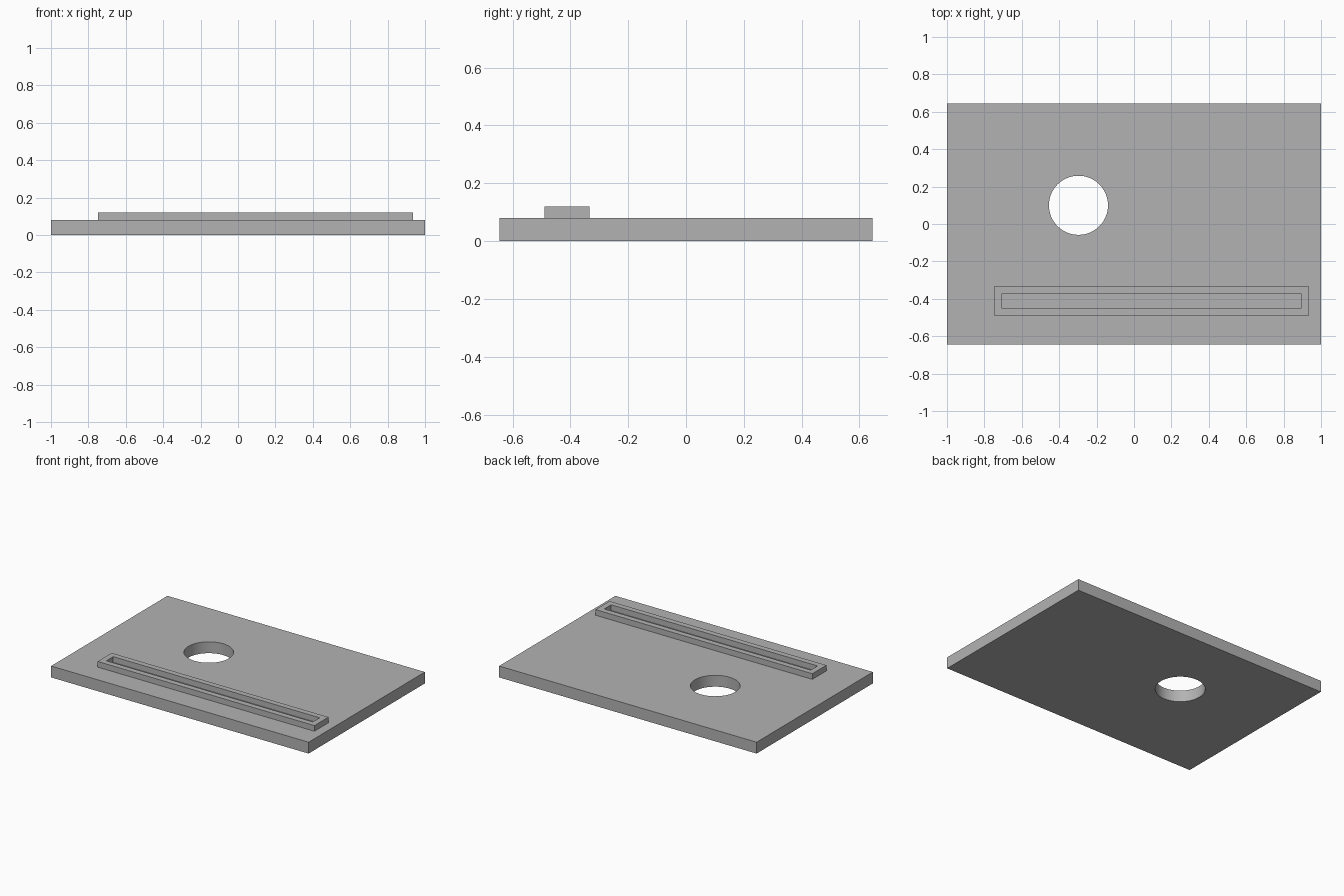
import bpy
import math

default = bpy.data.objects.get("Cube")
if default:
    bpy.data.objects.remove(default, do_unlink=True)

# Single grey finish
grey = bpy.data.materials.new("plain grey")
grey.use_nodes = True
color = (0.45, 0.45, 0.45, 1)
grey.diffuse_color = color
grey.node_tree.nodes["Principled BSDF"].inputs["Base Color"].default_value = color


def box(name, x0, x1, y0, y1, z0, z1):
    bpy.ops.mesh.primitive_cube_add(
        size=1, location=((x0 + x1) / 2, (y0 + y1) / 2, (z0 + z1) / 2))
    obj = bpy.context.object
    obj.name = name
    obj.scale = (x1 - x0, y1 - y0, z1 - z0)
    bpy.ops.object.transform_apply(location=False, rotation=False, scale=True)
    obj.data.materials.append(grey)
    return obj


def cut(target, cutter):
    mod = target.modifiers.new("cut", 'BOOLEAN')
    mod.operation = 'DIFFERENCE'
    mod.solver = 'EXACT'
    mod.object = cutter
    bpy.ops.object.select_all(action='DESELECT')
    target.select_set(True)
    bpy.context.view_layer.objects.active = target
    bpy.ops.object.modifier_apply(modifier=mod.name)
    bpy.data.objects.remove(cutter, do_unlink=True)
    bpy.ops.object.shade_smooth_by_angle(angle=math.radians(30))


TOP = 0.08      # upper face of the plate
RIM_TOP = 0.12  # upper face of the slot rim
WALL = 0.04     # rim wall width

# Base plate with a round through hole
plate = box("base_plate", -1, 1, -0.645, 0.645, 0, TOP)
bpy.ops.mesh.primitive_cylinder_add(vertices=64, radius=0.158, depth=0.4,
                                    location=(-0.297, 0.1, 0.04))
hole = bpy.context.object
hole.name = "hole_cutter"
hole.data.materials.append(grey)
cut(plate, hole)

# Raised rectangular rim around a long slot whose floor is the plate
x0, x1, y0, y1 = -0.748, 0.936, -0.489, -0.333
rim = box("slot_rim", x0, x1, y0, y1, TOP, RIM_TOP)
slot = box("slot_cutter", x0 + WALL, x1 - WALL, y0 + WALL, y1 - WALL,
           TOP - 0.1, RIM_TOP + 0.1)
cut(rim, slot)
